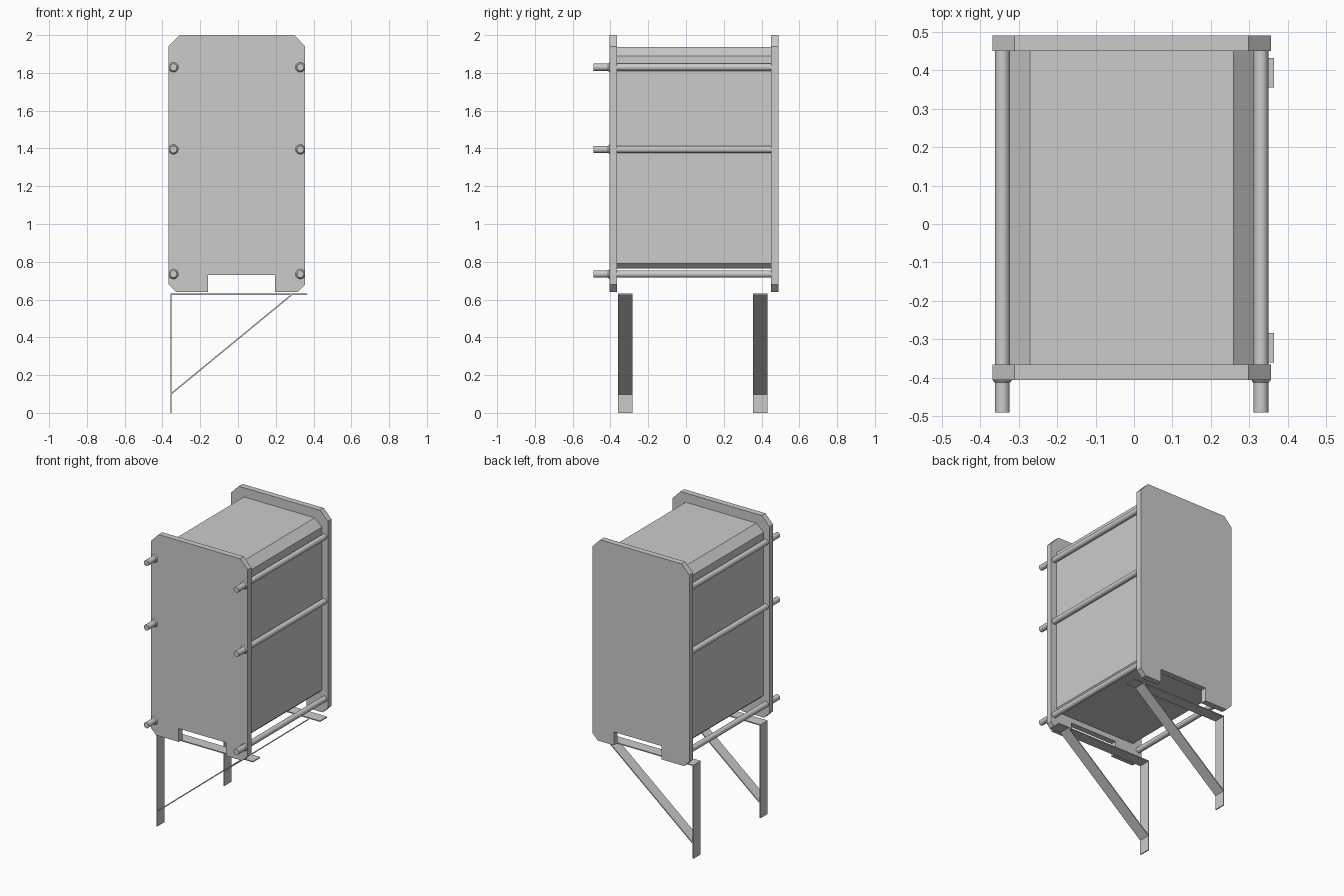
import bpy, bmesh, math
from mathutils import Vector

if "Cube" in bpy.data.objects:
    bpy.data.objects.remove(bpy.data.objects["Cube"], do_unlink=True)

grey = bpy.data.materials.new("plain grey")
grey.use_nodes = True
grey.diffuse_color = (0.6, 0.6, 0.6, 1)
grey.node_tree.nodes["Principled BSDF"].inputs["Base Color"].default_value = (0.6, 0.6, 0.6, 1)

CX = -0.006                      # middle of the cabinet
FRONT, BACK, THICK = -0.405, 0.45, 0.04


def extrude_profile(name, points, y0, y1):
    """Solid made from an x-z outline running from y0 to y1."""
    bm = bmesh.new()
    face = bm.faces.new([bm.verts.new((x, y0, z)) for x, z in points])
    ext = bmesh.ops.extrude_face_region(bm, geom=[face])
    moved = [v for v in ext["geom"] if isinstance(v, bmesh.types.BMVert)]
    bmesh.ops.translate(bm, verts=moved, vec=(0, y1 - y0, 0))
    bmesh.ops.recalc_face_normals(bm, faces=bm.faces)
    mesh = bpy.data.meshes.new(name)
    bm.to_mesh(mesh)
    bm.free()
    mesh.materials.append(grey)
    obj = bpy.data.objects.new(name, mesh)
    bpy.context.collection.objects.link(obj)
    return obj


def strip(name, start, end, y0, y1, thick=0.007):
    """Flat metal strip between two x-z points."""
    a, b = Vector(start), Vector(end)
    d = (b - a).normalized()
    n = Vector((-d.y, d.x)) * thick / 2
    return extrude_profile(name, [a - n, b - n, b + n, a + n], y0, y1)


def rod(name, x, z, y0, y1, r0, r1):
    bpy.ops.mesh.primitive_cone_add(vertices=32, radius1=r0, radius2=r1, depth=y1 - y0,
                                    location=(x, (y0 + y1) / 2, z),
                                    rotation=(-math.pi / 2, 0, 0))
    obj = bpy.context.object
    obj.name = name
    obj.data.materials.append(grey)
    bpy.ops.object.shade_smooth_by_angle(angle=math.radians(40))


# End plates: clipped corners and a notch in the bottom edge
L, R, LOW, TOP = -0.368, 0.356, 0.64, 2.0
plate = [(L + 0.04, LOW), (-0.16, LOW), (-0.16, 0.73), (0.195, 0.73), (0.195, LOW),
         (R - 0.04, LOW), (R, LOW + 0.04), (R, TOP - 0.06), (R - 0.058, TOP),
         (L + 0.058, TOP), (L, TOP - 0.06), (L, LOW + 0.04)]
extrude_profile("front_plate", plate, FRONT, FRONT + THICK)
extrude_profile("back_plate", plate, BACK, BACK + THICK)

# Cabinet body with bevelled long edges
half = [(0.292, 0.765), (0.318, 0.79), (0.318, 1.89), (0.264, 1.938)]
body = [(CX + x, z) for x, z in half] + [(CX - x, z) for x, z in reversed(half)]
extrude_profile("cabinet_body", body, FRONT + THICK, BACK)

# Tie rods with a small flared collar at the front plate
for side, sx in (("left", 1), ("right", -1)):
    for level, z in (("lower", 0.735), ("middle", 1.395), ("upper", 1.83)):
        x = CX + sx * 0.336
        rod(f"{side}_{level}_rod", x, z, -0.49, BACK, 0.019, 0.019)
        rod(f"{side}_{level}_collar", x, z, FRONT - 0.007, FRONT, 0.02, 0.026)

# Wall brackets: upright, shelf strip and diagonal brace
for place, y in (("front", -0.36), ("back", 0.355)):
    y1 = y + 0.077
    strip(f"{place}_bracket_upright", (-0.355, 0), (-0.355, 0.63), y, y1)
    strip(f"{place}_bracket_shelf", (-0.358, 0.628), (0.364, 0.628), y, y1)
    strip(f"{place}_bracket_brace", (-0.355, 0.1), (0.285, 0.626), y, y1)
